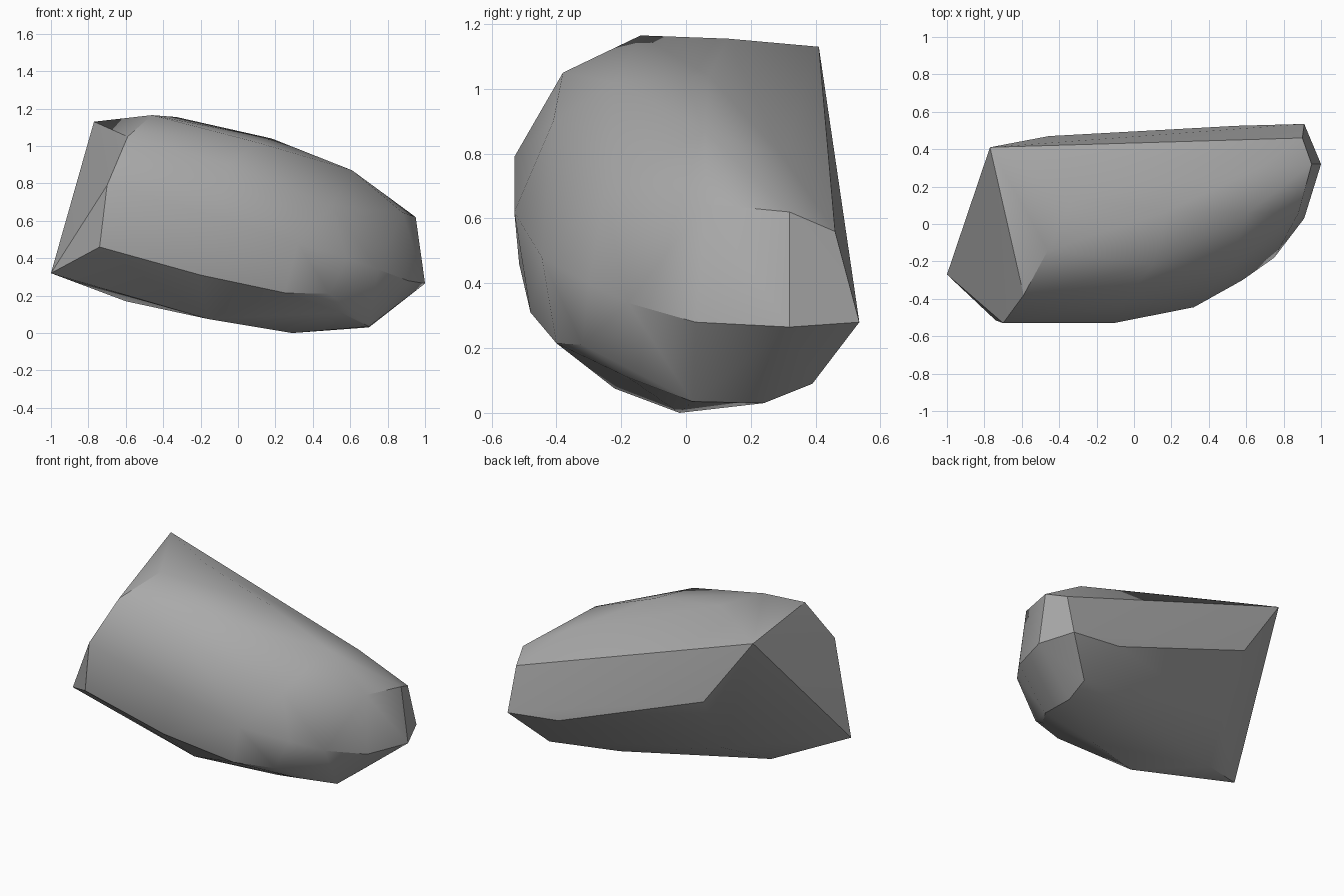
import bpy
import bmesh
import math

# Remove the default object
default = bpy.data.objects.get("Cube")
if default:
    bpy.data.objects.remove(default, do_unlink=True)


def make_material(name, colour):
    material = bpy.data.materials.new(name)
    material.use_nodes = True
    material.diffuse_color = colour
    shader = next(n for n in material.node_tree.nodes if n.type == "BSDF_PRINCIPLED")
    shader.inputs["Base Color"].default_value = colour
    shader.inputs["Roughness"].default_value = 0.8
    return material


def hull_object(name, outlines, material, sharp_degrees):
    """Wrap a convex skin round a few guide outlines."""
    bm = bmesh.new()
    for outline in outlines:
        for point in outline:
            bm.verts.new(point)
    result = bmesh.ops.convex_hull(bm, input=bm.verts[:])
    spare = {v for key in ("geom_interior", "geom_unused") for v in result[key]
             if isinstance(v, bmesh.types.BMVert) and not v.link_faces}
    bmesh.ops.delete(bm, geom=list(spare), context="VERTS")
    bmesh.ops.recalc_face_normals(bm, faces=bm.faces[:])
    mesh = bpy.data.meshes.new(name)
    bm.to_mesh(mesh)
    bm.free()
    mesh.materials.append(material)
    rock = bpy.data.objects.new(name, mesh)
    bpy.context.collection.objects.link(rock)
    bpy.ops.object.select_all(action="DESELECT")
    rock.select_set(True)
    bpy.context.view_layer.objects.active = rock
    bpy.ops.object.shade_smooth_by_angle(angle=math.radians(sharp_degrees))
    return rock


# Broken flat end of the stone
cleaved_end = [
    (-.77, .41, 1.13), (-1, -.27, .32), (-.59, -.38, 1.05), (-.7, -.53, .79),
    (-.74, -.515, .46), (-.455, .47, .69), (-.454, .27, .315), (-.6, -.02, .17),
]
# Rounded ridge along the top
top_ridge = [
    (-.46, -.14, 1.165), (-.33, .13, 1.155), (.18, .07, 1.04),
    (.1, -.22, 1.02), (.61, .06, .87), (.66, .3, .79),
]
# Bulging front side
front_bulge = [
    (-.05, -.41, .9), (-.11, -.53, .62), (.32, -.445, .48),
    (.5, -.25, .68), (.58, -.3, .4), (.75, -.04, .635),
]
# Crease where the front turns under
lower_crease = [
    (-.2, -.48, .31), (.25, -.4, .215), (.49, -.32, .21), (.75, -.18, .34),
    (.91, .03, .28), (1, .32, .265), (.91, .535, .28), (.55, .525, .32),
]
# Blunt facets at the far end
blunt_end = [(.88, .06, .645), (.95, .32, .62), (.9, .46, .56)]
# Underside
underside = [
    (-.16, -.22, .075), (.29, -.02, 0), (.7, .02, .035), (.7, .24, .03),
    (.71, .39, .09), (.55, -.18, .11), (.28, .28, .1),
]

stone_grey = make_material("stone grey", (.4, .4, .4, 1))
hull_object("rock", [cleaved_end, top_ridge, front_bulge, lower_crease,
                     blunt_end, underside], stone_grey, 30)
